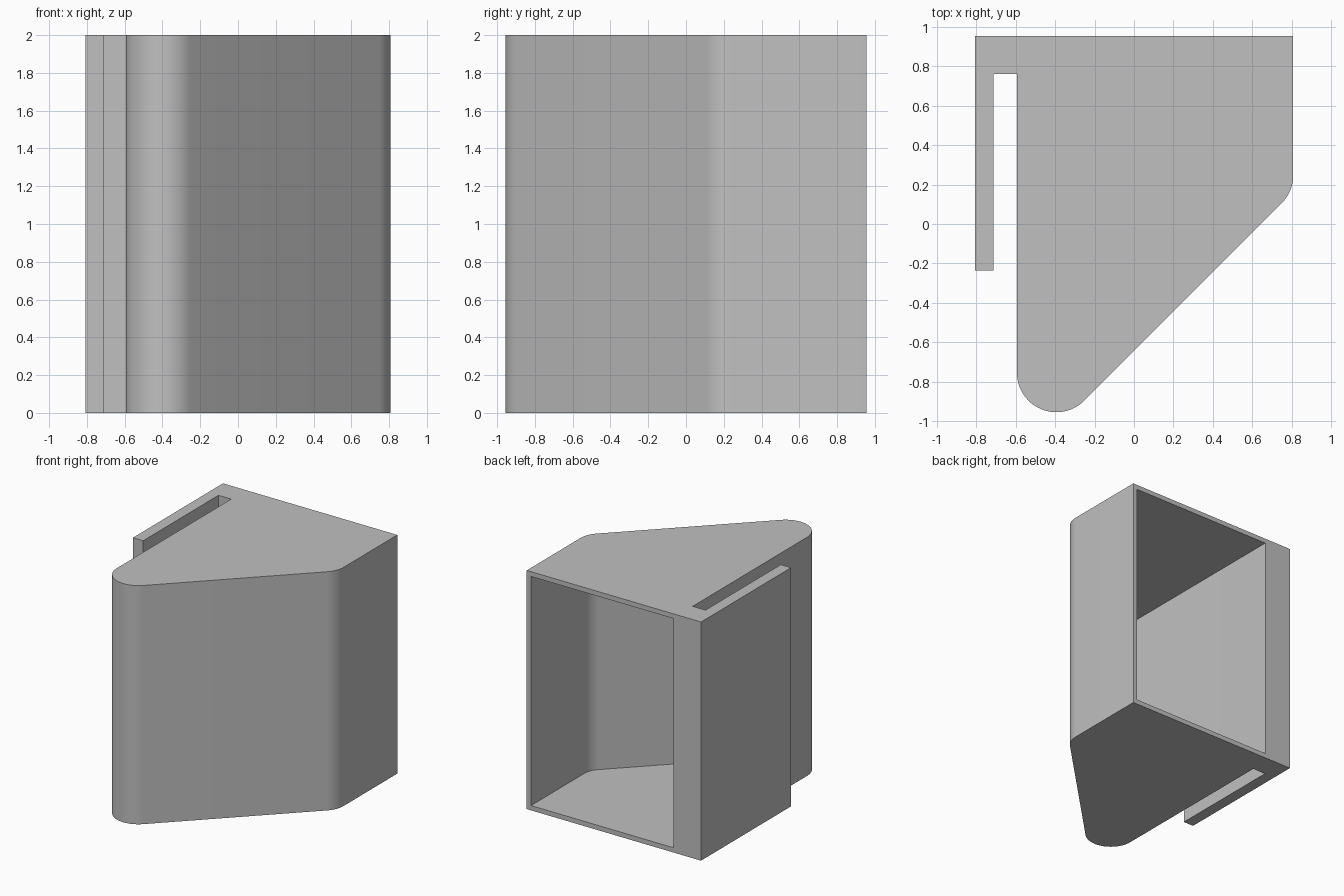
import bpy, bmesh
from math import sin, cos, radians

if "Cube" in bpy.data.objects:
    bpy.data.objects.remove(bpy.data.objects["Cube"], do_unlink=True)

HEIGHT, WALL, RADIUS = 2.0, 0.04, 0.2
SIDE, BACK = 0.808, 0.955          # outer half width and back plane
BODY = -0.594                      # right wall of the hollow body
TIP = (BODY + RADIUS, -BACK + RADIUS)
SHOULDER = (SIDE - RADIUS, 0.247)

grey = bpy.data.materials.new("plain grey")
grey.use_nodes = True
colour = (0.53, 0.53, 0.53, 1)
grey.diffuse_color = colour
grey.node_tree.nodes["Principled BSDF"].inputs["Base Color"].default_value = colour


def arc(centre, radius, start, end, steps):
    angles = [radians(start + (end - start) * i / steps) for i in range(steps + 1)]
    return [(centre[0] + radius * cos(a), centre[1] + radius * sin(a)) for a in angles]


def front_profile(radius):
    """Rounded tip, slanted front and rounded shoulder, from right to left."""
    return arc(TIP, radius, 180, 315, 24) + arc(SHOULDER, radius, -45, 0, 10)


def prism(name, outline, bottom, top):
    bm = bmesh.new()
    face = bm.faces.new([bm.verts.new((x, y, bottom)) for x, y in outline])
    made = bmesh.ops.extrude_face_region(bm, geom=[face])["geom"]
    verts = [v for v in made if isinstance(v, bmesh.types.BMVert)]
    bmesh.ops.translate(bm, verts=verts, vec=(0, 0, top - bottom))
    bmesh.ops.recalc_face_normals(bm, faces=bm.faces)
    mesh = bpy.data.meshes.new(name)
    bm.to_mesh(mesh)
    bm.free()
    mesh.materials.append(grey)
    obj = bpy.data.objects.new(name, mesh)
    bpy.context.collection.objects.link(obj)
    return obj


# Outer shell with the clip arm and its slot on the right side
arm_inner, slot_end, arm_tip = -0.713, 0.76, -0.237
shell = prism("pocket_with_clip", front_profile(RADIUS) + [
    (SIDE, BACK), (-SIDE, BACK), (-SIDE, arm_tip),
    (arm_inner, arm_tip), (arm_inner, slot_end), (BODY, slot_end)], 0, HEIGHT)

# Cavity, open at the back
cavity = prism("cavity_cutter", front_profile(RADIUS - WALL) + [
    (SIDE - WALL, BACK + 0.1), (BODY + WALL, BACK + 0.1)], WALL, HEIGHT - WALL)
cavity.hide_render = True

bpy.ops.object.select_all(action="DESELECT")
shell.select_set(True)
bpy.context.view_layer.objects.active = shell
cut = shell.modifiers.new("hollow", "BOOLEAN")
cut.operation = "DIFFERENCE"
cut.solver = "EXACT"
cut.object = cavity
bpy.ops.object.modifier_apply(modifier=cut.name)
bpy.data.objects.remove(cavity, do_unlink=True)

# Smooth rounded corners, crisp edges
bpy.ops.object.shade_smooth_by_angle(angle=radians(30))
